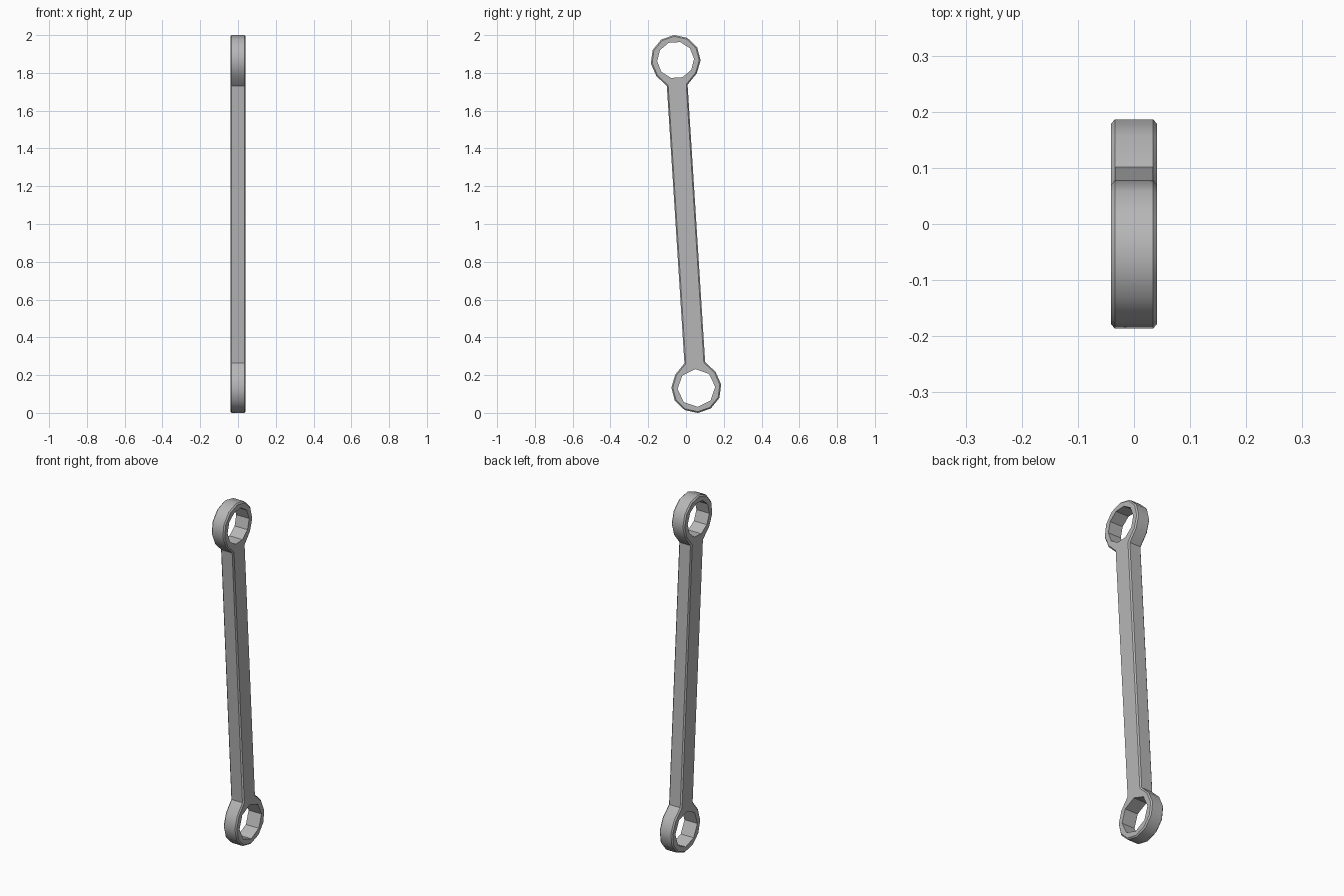
import bpy, bmesh, math
from mathutils import Matrix, Vector

cube = bpy.data.objects.get("Cube")
if cube:
    bpy.data.objects.remove(cube, do_unlink=True)

HALF_SPAN = 0.87      # middle of the link to each eye centre
EYE_R = 0.1325
HALF_THICK = 0.041
CHAMFER = 0.007
TILT = math.atan2(0.055, 0.868)

steel = bpy.data.materials.new("plain grey")
steel.use_nodes = True
grey = (0.47, 0.47, 0.47, 1)
steel.diffuse_color = grey
steel.node_tree.nodes["Principled BSDF"].inputs["Base Color"].default_value = grey


def circle_point(radius, degrees, height):
    a = math.radians(degrees)
    return Vector((-HALF_THICK, radius * math.cos(a), height + radius * math.sin(a)))


def add_loop(bm, points):
    verts = [bm.verts.new(p) for p in points]
    return [bm.edges.new((v, verts[i - 1])) for i, v in enumerate(verts)]


# Lower half outline: neck, round eye, neck; the upper half is its half turn
neck = HALF_SPAN - 0.135
half = [Vector((-HALF_THICK, -0.055, -neck))]
half += [circle_point(EYE_R, 144 + i * 31.5, -HALF_SPAN) for i in range(9)]
half.append(Vector((-HALF_THICK, 0.055, -neck)))
outline = half + [Vector((p.x, -p.y, -p.z)) for p in half]

bm = bmesh.new()
edges = add_loop(bm, outline)

# Polygonal holes through both eyes
for sides, radius, height in ((8, 0.1, -HALF_SPAN), (10, 0.098, HALF_SPAN)):
    edges += add_loop(bm, [circle_point(radius, i * 360 / sides, height) for i in range(sides)])

# Fill one side and extrude across the thickness
bmesh.ops.triangle_fill(bm, use_beauty=True, use_dissolve=False, edges=edges, normal=(-1, 0, 0))
grown = bmesh.ops.extrude_face_region(bm, geom=bm.faces[:], use_keep_orig=True)
moved = [g for g in grown["geom"] if isinstance(g, bmesh.types.BMVert)]
bmesh.ops.translate(bm, verts=moved, vec=(2 * HALF_THICK, 0, 0))
bmesh.ops.recalc_face_normals(bm, faces=bm.faces)


# Chamfer only the outer rim
def on_outer_rim(edge):
    if len({round(v.co.x, 4) for v in edge.verts}) > 1 or len(edge.link_faces) != 2:
        return False
    crosses = {abs(f.normal.x) > 0.5 for f in edge.link_faces}
    outside = all(math.hypot(v.co.y, abs(v.co.z) - HALF_SPAN) > 0.115 for v in edge.verts)
    return len(crosses) == 2 and outside


rim = [e for e in bm.edges if on_outer_rim(e)]
bmesh.ops.bevel(bm, geom=rim, offset=CHAMFER, segments=1, affect='EDGES', clamp_overlap=True)

# Lean the link and stand it on the ground
bmesh.ops.transform(bm, matrix=Matrix.Translation((0, 0, 1)) @ Matrix.Rotation(TILT, 4, 'X'), verts=bm.verts)
bmesh.ops.recalc_face_normals(bm, faces=bm.faces)
mesh = bpy.data.meshes.new("connecting_link")
bm.to_mesh(mesh)
bm.free()
mesh.materials.append(steel)
link = bpy.data.objects.new("connecting_link", mesh)
bpy.context.collection.objects.link(link)

# Smooth the round eyes, keep the chamfers and hole facets sharp
bpy.ops.object.select_all(action='DESELECT')
link.select_set(True)
bpy.context.view_layer.objects.active = link
bpy.ops.object.shade_smooth_by_angle(angle=math.radians(34))
